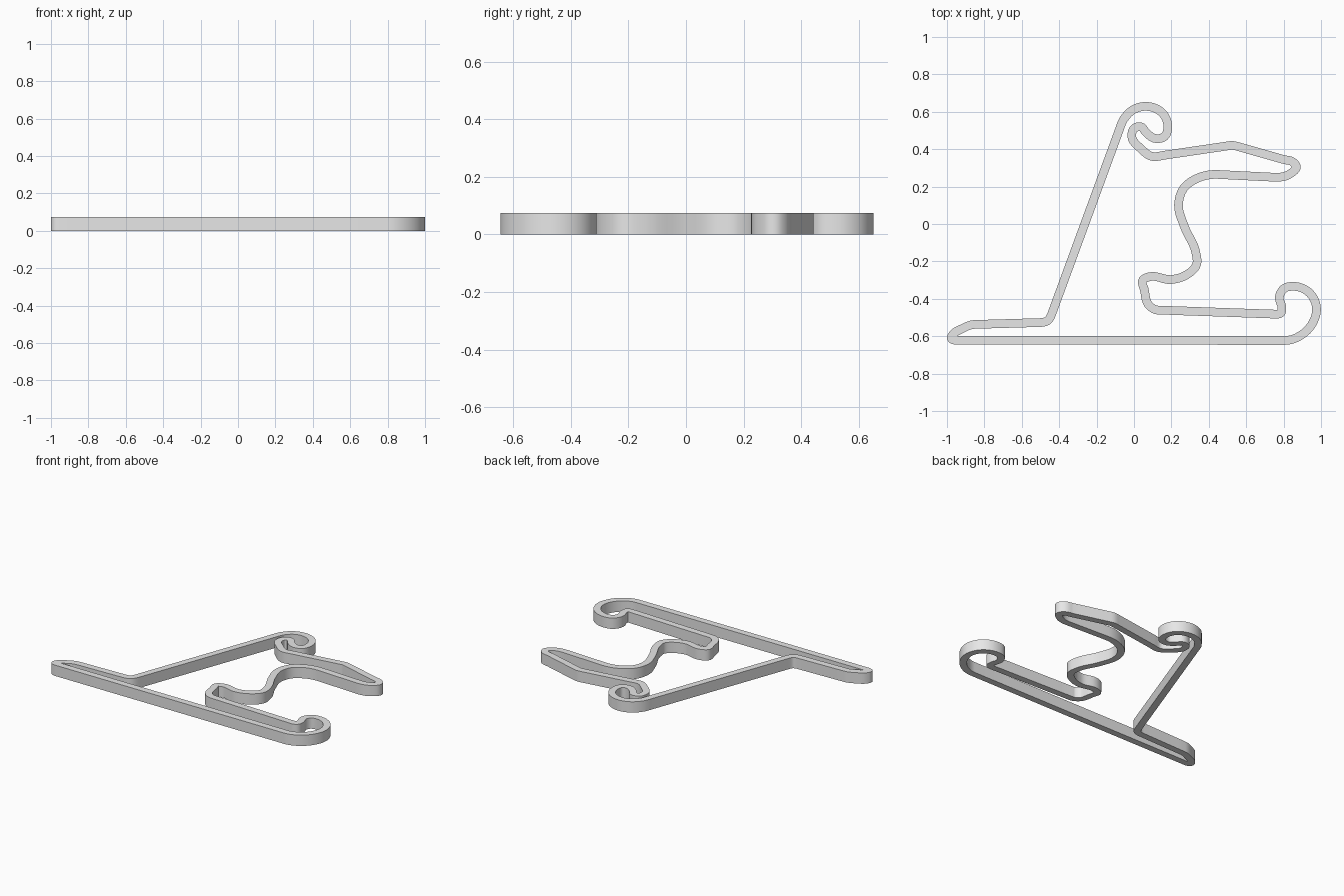
import bpy
import bmesh
from math import radians
from mathutils import Vector
from mathutils.geometry import interpolate_bezier

WIDTH = 0.046
HEIGHT = 0.075
STRAIGHT = 0.25   # spans longer than this stay straight
STEPS = 7

# Centreline of the closed circuit, section by section
bottom_straight = [(-.955, -.621), (.805, -.623)]
right_loop = [(.9, -.59), (.96, -.52), (.976, -.452), (.94, -.37), (.863, -.334),
              (.8, -.347), (.777, -.39), (.79, -.447), (.785, -.475), (.76, -.482)]
lower_hook = [(.126, -.46), (.085, -.44), (.055, -.35), (.047, -.3),
              (.078, -.283), (.2, -.297), (.275, -.275)]
middle_bends = [(.335, -.215), (.33, -.15), (.27, -.015), (.238, .105),
                (.265, .19), (.335, .243), (.447, .265)]
hairpin = [(.75, .25), (.837, .27), (.868, .307), (.85, .331), (.8, .345),
           (.553, .415), (.527, .42), (.49, .416)]
upper_curl = [(.163, .368), (.094, .362), (.04, .4), (-.012, .47), (0, .51),
              (.035, .52), (.067, .487), (.11, .458), (.163, .468), (.18, .532),
              (.15, .595), (.078, .628), (.003, .615), (-.055, .56), (-.08, .5)]
left_tip = [(-.437, -.473), (-.463, -.517), (-.505, -.527), (-.853, -.537),
            (-.92, -.56), (-.97, -.593), (-.977, -.61)]


def tangent(before, point, after):
    """Direction of the path at a point, following any adjoining straight."""
    a, b = point - before, after - point
    if a.length > STRAIGHT and a.length >= b.length:
        return a.normalized()
    if b.length > STRAIGHT:
        return b.normalized()
    return (a.normalized() * b.length + b.normalized() * a.length).normalized()


def smooth_loop(points):
    """Sample a smooth closed path through the given points."""
    pts = [Vector((x, y, 0)) for x, y in points]
    n = len(pts)
    tans = [tangent(pts[i - 1], pts[i], pts[(i + 1) % n]) for i in range(n)]
    path = []
    for i in range(n):
        j = (i + 1) % n
        reach = (pts[j] - pts[i]).length / 3
        path += interpolate_bezier(pts[i], pts[i] + tans[i] * reach,
                                   pts[j] - tans[j] * reach, pts[j], STEPS)[:-1]
    return path


def build_ribbon(name, path, material):
    """Sweep a rectangular section around a closed flat path."""
    bm = bmesh.new()
    up = Vector((0, 0, HEIGHT))
    rings = []
    for i, p in enumerate(path):
        along = (path[(i + 1) % len(path)] - path[i - 1]).normalized()
        side = Vector((along.y, -along.x, 0)) * WIDTH / 2
        section = (p + side, p + side + up, p - side + up, p - side)
        rings.append([bm.verts.new(co) for co in section])
    for i, ring in enumerate(rings):
        following = rings[(i + 1) % len(rings)]
        for k in range(4):
            m = (k + 1) % 4
            bm.faces.new((ring[k], following[k], following[m], ring[m]))
    bmesh.ops.recalc_face_normals(bm, faces=bm.faces)
    mesh = bpy.data.meshes.new(name)
    bm.to_mesh(mesh)
    bm.free()
    mesh.materials.append(material)
    obj = bpy.data.objects.new(name, mesh)
    bpy.context.collection.objects.link(obj)
    bpy.ops.object.select_all(action='DESELECT')
    obj.select_set(True)
    bpy.context.view_layer.objects.active = obj
    bpy.ops.object.shade_smooth_by_angle(angle=radians(35))
    return obj


def flat_material(name, colour):
    mat = bpy.data.materials.new(name)
    mat.use_nodes = True
    mat.diffuse_color = colour
    mat.node_tree.nodes["Principled BSDF"].inputs["Base Color"].default_value = colour
    return mat


if "Cube" in bpy.data.objects:
    bpy.data.objects.remove(bpy.data.objects["Cube"], do_unlink=True)

grey = flat_material("light grey", (0.8, 0.8, 0.8, 1))
circuit = (bottom_straight + right_loop + lower_hook + middle_bends
           + hairpin + upper_curl + left_tip)
build_ribbon("circuit_track", smooth_loop(circuit), grey)
